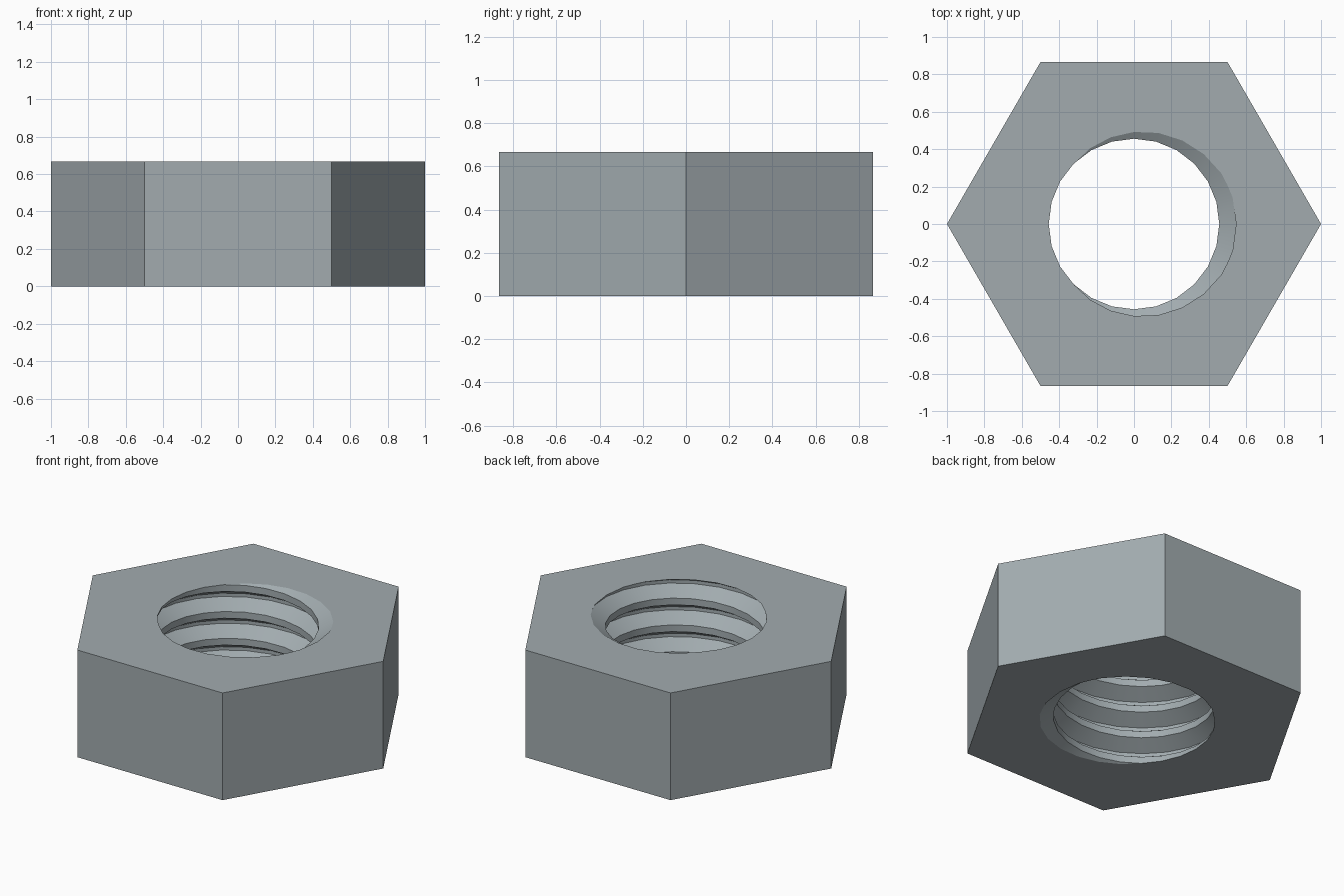
import bpy, bmesh, math
from mathutils import Vector

cube = bpy.data.objects.get("Cube")
if cube:
    bpy.data.objects.remove(cube)

HEIGHT = 0.667
TURNS = 4
PITCH = HEIGHT / TURNS
SEGMENTS = 24
MINOR, MAJOR = 0.456, 0.546

steel = bpy.data.materials.new("blue grey steel")
steel.use_nodes = True
colour = (0.36, 0.41, 0.43, 1.0)
steel.diffuse_color = colour
steel.node_tree.nodes["Principled BSDF"].inputs["Base Color"].default_value = colour

bm = bmesh.new()

# Internal thread: one pitch of the groove profile swept up a right-handed helix
profile = [(MINOR, -3 / 8), (MAJOR, -1 / 16), (MAJOR, 1 / 16),
           (MINOR, 3 / 8), (MINOR, 5 / 8)]
rows = []
for step in range(-2 * SEGMENTS, (TURNS + 2) * SEGMENTS + 1):
    a = math.tau * step / SEGMENTS
    rise = PITCH * step / SEGMENTS
    rows.append([bm.verts.new((r * math.cos(a), r * math.sin(a), rise + PITCH * t))
                 for r, t in profile])
for low, high in zip(rows, rows[1:]):
    for j in range(len(profile) - 1):
        bm.faces.new((low[j], low[j + 1], high[j + 1], high[j]))
bmesh.ops.remove_doubles(bm, verts=bm.verts[:], dist=1e-5)

# Trim the thread flush with the bottom and top of the nut
for z, direction in ((0, -1), (HEIGHT, 1)):
    bmesh.ops.bisect_plane(bm, geom=bm.verts[:] + bm.edges[:] + bm.faces[:], dist=1e-6,
                           plane_co=(0, 0, z), plane_no=(0, 0, direction), clear_outer=True)
bmesh.ops.remove_doubles(bm, verts=bm.verts[:], dist=1e-5)

# Six flat sides
corners = [(math.cos(math.tau * i / 6), math.sin(math.tau * i / 6)) for i in range(6)]
bottom = [bm.verts.new((x, y, 0)) for x, y in corners]
top = [bm.verts.new((x, y, HEIGHT)) for x, y in corners]
for i in range(6):
    k = (i + 1) % 6
    bm.faces.new((bottom[i], bottom[k], top[k], top[i]))

# Bottom and top faces between the hexagon and the threaded hole
for z, direction in ((0, -1), (HEIGHT, 1)):
    rim = [e for e in bm.edges if e.is_boundary
           and all(abs(v.co.z - z) < 1e-4 for v in e.verts)]
    bmesh.ops.triangle_fill(bm, edges=rim, use_beauty=True, normal=Vector((0, 0, direction)))
bmesh.ops.recalc_face_normals(bm, faces=bm.faces[:])

mesh = bpy.data.meshes.new("hex_nut")
bm.to_mesh(mesh)
bm.free()
mesh.materials.append(steel)
nut = bpy.data.objects.new("hex_nut", mesh)
bpy.context.collection.objects.link(nut)

# Smooth thread, crisp corners
bpy.ops.object.select_all(action='DESELECT')
nut.select_set(True)
bpy.context.view_layer.objects.active = nut
bpy.ops.object.shade_smooth_by_angle(angle=math.radians(30))
